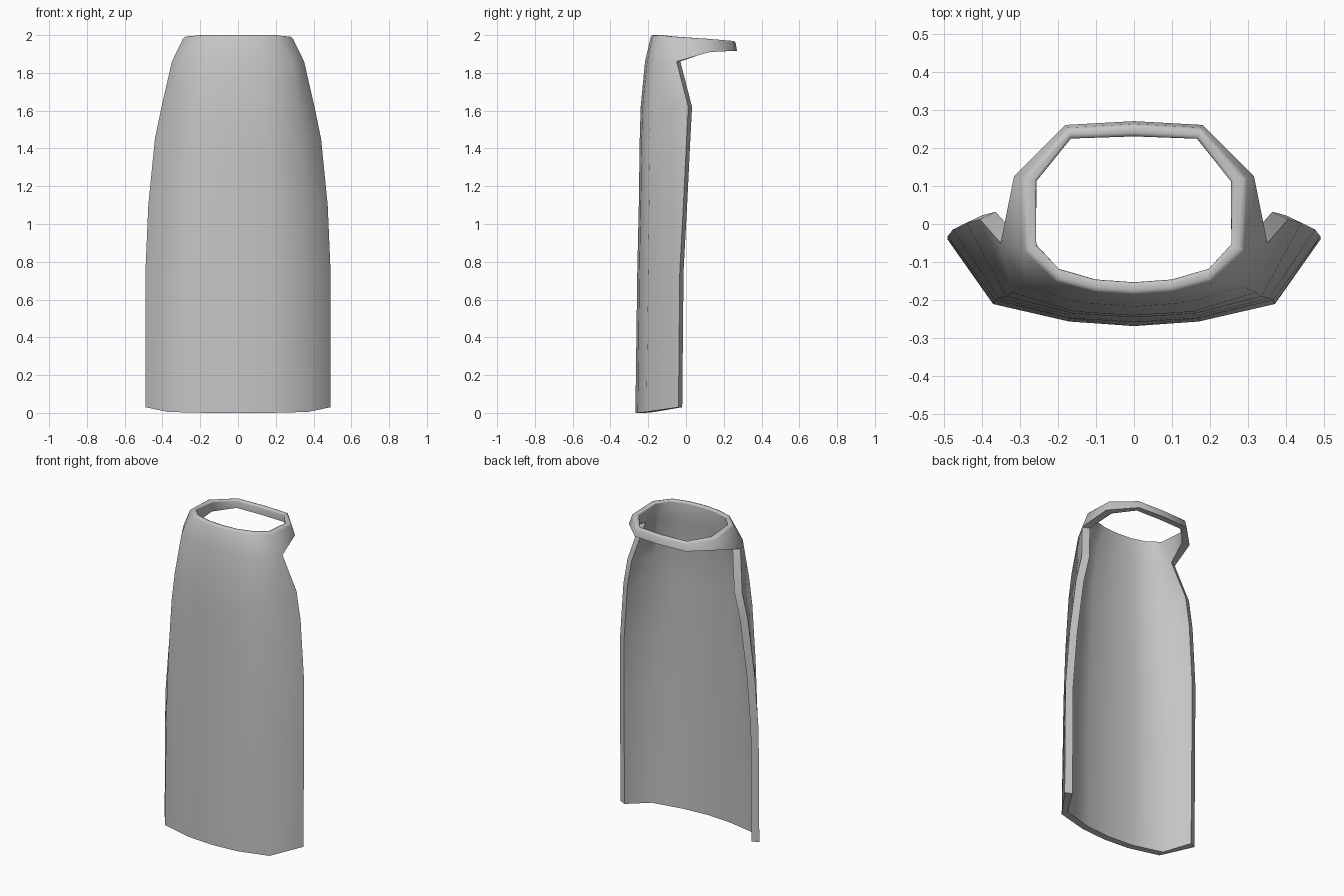
import bpy, bmesh, math

if "Cube" in bpy.data.objects:
    bpy.data.objects.remove(bpy.data.objects["Cube"])

cloth = bpy.data.materials.new("grey cloth")
cloth.diffuse_color = (0.56, 0.56, 0.56, 1)
cloth.use_nodes = True
cloth.node_tree.nodes["Principled BSDF"].inputs["Base Color"].default_value = cloth.diffuse_color

# Right half of the draped panel, hem to waist: points from centre to side edge
rows = [
    [(0, -.268, 0), (.17, -.256, 0), (.37, -.21, .005), (.49, -.04, .03)],
    [(0, -.258, .75), (.17, -.247, .75), (.365, -.20, .75), (.49, -.033, .75)],
    [(0, -.25, 1.1), (.165, -.24, 1.1), (.355, -.195, 1.1), (.475, -.014, 1.1)],
    [(0, -.245, 1.45), (.16, -.235, 1.45), (.335, -.19, 1.45), (.44, .003, 1.45)],
    [(0, -.24, 1.62), (.155, -.23, 1.62), (.32, -.18, 1.62), (.405, .012, 1.62)],
    [(0, -.217, 1.86), (.14, -.206, 1.86), (.285, -.165, 1.86), (.35, -.05, 1.86)],
    [(0, -.184, 2), (.10, -.177, 2), (.20, -.15, 2), (.285, -.07, 1.992)],
]
# Waistband: lower and upper edges continuing round to the back
rows[-2] += [(.315, .125, 1.91), (.18, .26, 1.917), (0, .27, 1.917)]
rows[-1] += [(.292, .12, 1.98), (.174, .251, 1.97), (0, .261, 1.968)]
# Offset from outer to inner surface for each column
inset = [(0, .042), (-.003, .042), (-.01, .042), (-.042, .02),
         (-.05, -.01), (-.012, -.035), (0, -.04)]

bm = bmesh.new()


def surface(depth):
    """Loft the rows, moved inwards by depth, and return the vertex grid."""
    grid = []
    for r, row in enumerate(rows):
        d = depth * (0.78 if r == len(rows) - 1 else 1)
        grid.append([bm.verts.new((x + d * inset[i][0], y + d * inset[i][1], z))
                     for i, (x, y, z) in enumerate(row)])
    for low, high in zip(grid, grid[1:]):
        for i in range(min(len(low), len(high)) - 1):
            bm.faces.new((low[i], low[i + 1], high[i + 1], high[i]))
    return grid


def border(grid):
    """Hem, side edge and lower band edge as one path; top edge as another."""
    return grid[0] + [row[3] for row in grid[1:6]] + grid[5][4:], grid[6]


# Outer and inner surfaces joined along their borders
for a, b in zip(border(surface(0)), border(surface(1))):
    for i in range(len(a) - 1):
        bm.faces.new((a[i], a[i + 1], b[i + 1], b[i]))

# Mirror to the left half
geom = bm.verts[:] + bm.edges[:] + bm.faces[:]
bmesh.ops.mirror(bm, geom=geom, axis='X', merge_dist=0.001)
bmesh.ops.remove_doubles(bm, verts=bm.verts[:], dist=0.001)
bmesh.ops.recalc_face_normals(bm, faces=bm.faces[:])

# Soften the upper rim of the waistband
rim = [e for e in bm.edges if all(v.co.z > 1.93 for v in e.verts)
       and e.calc_face_angle(0) > math.radians(50)]
bmesh.ops.bevel(bm, geom=rim, offset=0.01, segments=2, profile=0.5, affect='EDGES')

mesh = bpy.data.meshes.new("apron_skirt")
bm.to_mesh(mesh)
bm.free()
mesh.materials.append(cloth)
apron = bpy.data.objects.new("apron_skirt", mesh)
bpy.context.collection.objects.link(apron)
bpy.context.view_layer.objects.active = apron
apron.select_set(True)
bpy.ops.object.shade_smooth_by_angle(angle=math.radians(75))
